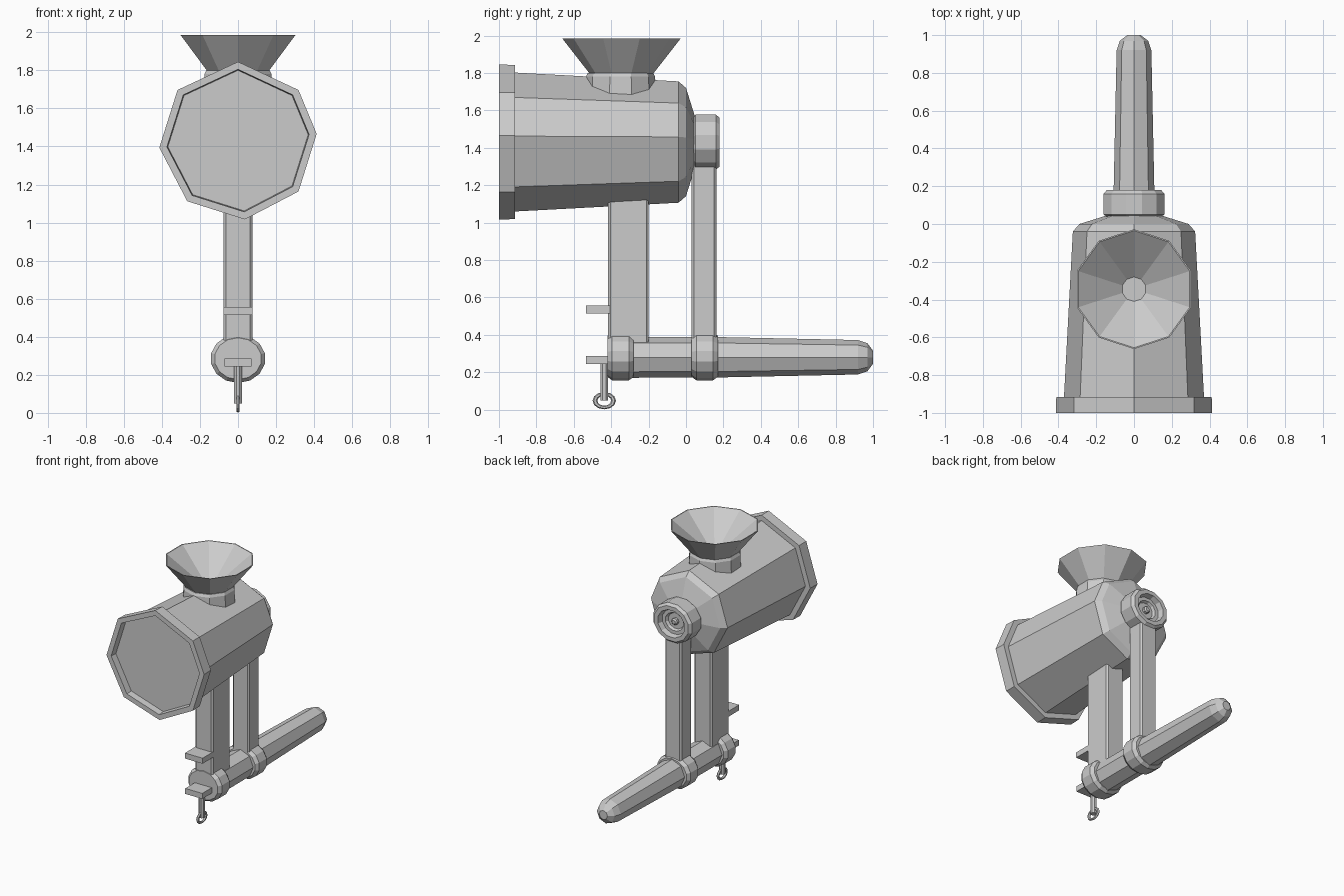
import bpy, bmesh, math
from mathutils import Vector

if "Cube" in bpy.data.objects:
    bpy.data.objects.remove(bpy.data.objects["Cube"])


def finish(bm, name):
    bmesh.ops.recalc_face_normals(bm, faces=bm.faces[:])
    me = bpy.data.meshes.new(name)
    bm.to_mesh(me)
    bm.free()
    ob = bpy.data.objects.new(name, me)
    bpy.context.collection.objects.link(ob)
    return ob


def lathe(name, profile, angles, axis, centre, sx=1.0):
    """Sweep (radius, position) pairs around the y or z axis; ends are capped."""
    bm = bmesh.new()
    rings = []
    for r, t in profile:
        ring = []
        for a in angles:
            u, v = r * math.cos(math.radians(a)) * sx, r * math.sin(math.radians(a))
            p = Vector((u, t, v)) if axis == 'y' else Vector((u, v, t))
            ring.append(bm.verts.new(p + Vector(centre)))
        rings.append(ring)
    n = len(angles)
    for a, b in zip(rings, rings[1:]):
        for i in range(n):
            j = (i + 1) % n
            bm.faces.new((a[i], a[j], b[j], b[i]))
    bm.faces.new(rings[0])
    bm.faces.new(rings[-1])
    return finish(bm, name)


def box(name, x, y, z, bevel=0.0):
    """Box from (min, max) ranges with optional chamfer."""
    bm = bmesh.new()
    bmesh.ops.create_cube(bm, size=1)
    for v in bm.verts:
        v.co = [lo + (c + 0.5) * (hi - lo) for c, (lo, hi) in zip(v.co, (x, y, z))]
    if bevel:
        edges = [e for e in bm.edges if abs(e.verts[0].co.z - e.verts[1].co.z) > 0.1]
        bmesh.ops.bevel(bm, geom=edges, offset=bevel, segments=1, affect='EDGES')
    return finish(bm, name)


def sides(n, start=0):
    return [start + 360 * i / n for i in range(n)]


# Barrel: uneven octagon with a rimmed, recessed front and a tapered back
lathe("barrel", [(0.37, -0.95), (0.375, -1), (0.415, -1), (0.413, -0.915), (0.372, -0.915),
                 (0.325, -0.04), (0.29, 0.0), (0.13, 0.05)],
      [5, 40, 90, 140, 185, 230, 275, 320], 'y', (0, 0, 1.43))

# Hopper: collar and open funnel
lathe("hopper_collar", [(0.19, 1.65), (0.185, 1.78), (0.175, 1.80)],
      sides(10, 18), 'z', (0, -0.35, 0))
lathe("hopper_funnel", [(0.165, 1.79), (0.317, 1.985), (0.310, 1.985), (0.065, 1.80)],
      sides(10, 18), 'z', (0, -0.345, 0))

# Crank: upper hub with recess and bolt, arm, lower hub
lathe("crank_hub", [(0.13, 0.035), (0.152, 0.05), (0.152, 0.16), (0.135, 0.18), (0.105, 0.18),
                    (0.095, 0.14), (0.07, 0.14), (0.06, 0.12)],
      sides(12, 15), 'y', (0, 0, 1.43), 1.1)
lathe("crank_bolt", [(0.025, 0.11), (0.025, 0.14), (0.015, 0.15)],
      sides(8), 'y', (0, 0, 1.43))
box("crank_arm", (-0.07, 0.07), (0.03, 0.162), (0.34, 1.32), 0.012)

# Collars on the handle rod
for name, y0, y1 in (("crank_collar", 0.03, 0.17), ("post_collar", -0.42, -0.28)):
    lathe(name, [(0.11, y0), (0.128, y0 + 0.025), (0.128, y1 - 0.025), (0.11, y1)],
          sides(14, 360 / 28), 'y', (0, 0, 0.285), 1.13)

# Handle rod with rounded tip
lathe("handle", [(0.11, -0.38), (0.108, 0.17), (0.092, 0.92), (0.075, 0.97), (0.035, 1.0)],
      sides(8), 'y', (0, 0, 0.28))

# Mounting post and clamp jaws
box("post", (-0.075, 0.075), (-0.417, -0.2), (0.33, 1.17), 0.012)
box("upper_jaw", (-0.075, 0.075), (-0.535, -0.40), (0.515, 0.557))
box("lower_jaw", (-0.072, 0.072), (-0.535, -0.40), (0.245, 0.287))

# Clamp screw with ring grip
lathe("clamp_screw", [(0.023, 0.05), (0.023, 0.26)], sides(8, 22.5), 'z', (0, -0.437, 0))
bpy.ops.mesh.primitive_torus_add(major_segments=12, minor_segments=6, major_radius=0.046,
                                 minor_radius=0.012, location=(0, -0.437, 0.048),
                                 rotation=(0, math.pi / 2, 0))
ring = bpy.context.object
ring.name = "clamp_ring"
ring.scale = (0.8, 1.08, 0.8)
